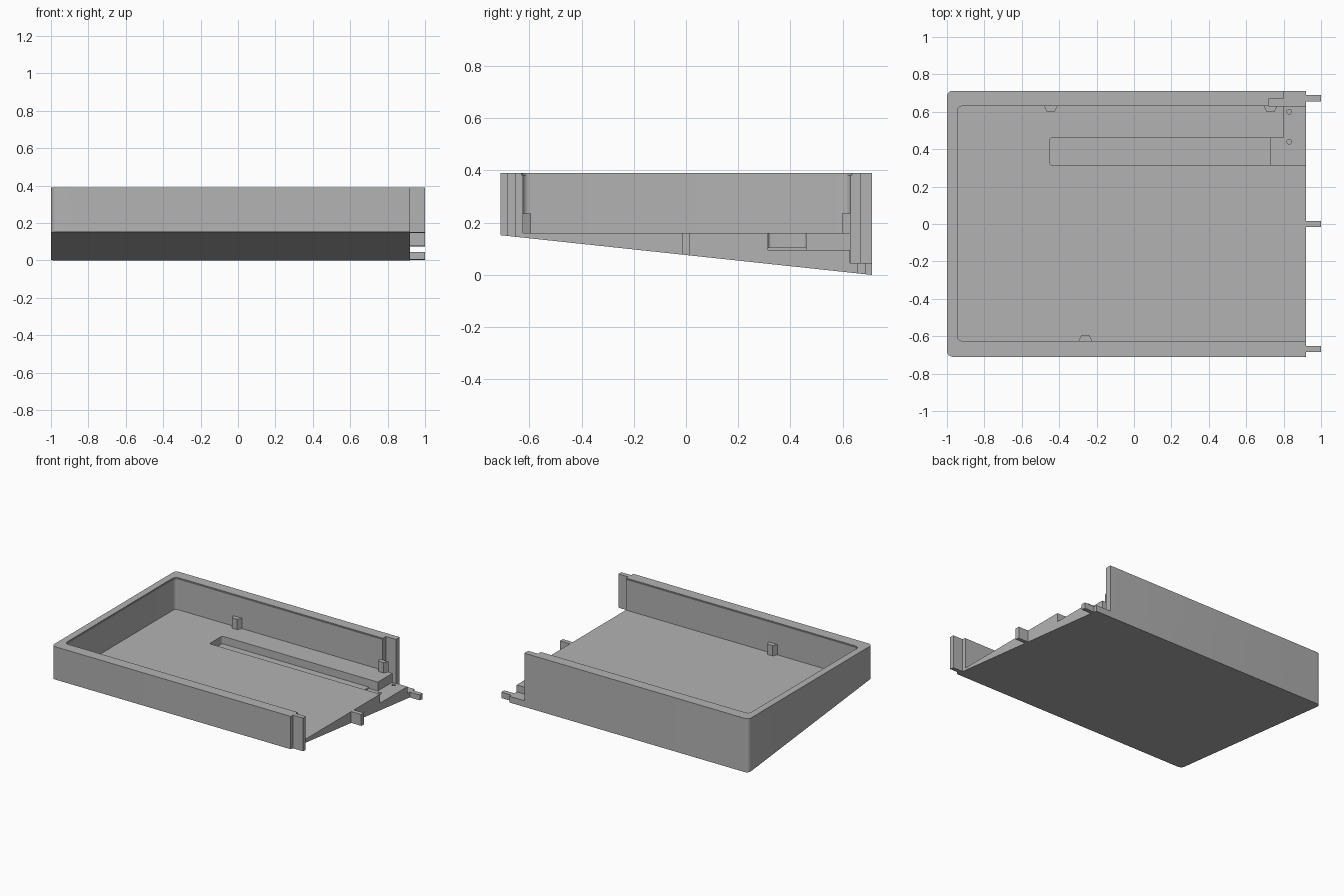
import bpy, bmesh, math

if "Cube" in bpy.data.objects:
    bpy.data.objects.remove(bpy.data.objects["Cube"])

grey = bpy.data.materials.new("plain grey")
grey.use_nodes = True
grey.diffuse_color = (0.45, 0.45, 0.45, 1)
grey.node_tree.nodes["Principled BSDF"].inputs["Base Color"].default_value = grey.diffuse_color

FRONT, BACK, TOP, FLOOR = -0.71, 0.712, 0.39, 0.16
END, TAB_END = 0.92, 1.0


def underside(y):
    """Height of the sloping underside."""
    return 0.152 * (BACK - y) / (BACK - FRONT)


def rect(x0, x1, y0, y1, r=0):
    """Outline with the two left corners rounded."""
    pts = [(x1, y0), (x1, y1)]
    if not r:
        return pts + [(x0, y1), (x0, y0)]
    for cy, start in ((y1 - r, 90), (y0 + r, 180)):
        for i in range(7):
            a = math.radians(start + i * 15)
            pts.append((x0 + r + r * math.cos(a), cy + r * math.sin(a)))
    return pts


def prism(name, pts, top, bottom=None):
    """Upright prism; without a bottom height it follows the slope."""
    bm = bmesh.new()
    low = [bm.verts.new((x, y, underside(y) if bottom is None else bottom)) for x, y in pts]
    high = [bm.verts.new((x, y, top)) for x, y in pts]
    bm.faces.new(low[::-1])
    bm.faces.new(high)
    for i in range(len(pts)):
        j = (i + 1) % len(pts)
        bm.faces.new((low[i], low[j], high[j], high[i]))
    bmesh.ops.recalc_face_normals(bm, faces=bm.faces)
    mesh = bpy.data.meshes.new(name)
    bm.to_mesh(mesh)
    bm.free()
    mesh.materials.append(grey)
    obj = bpy.data.objects.new(name, mesh)
    bpy.context.collection.objects.link(obj)
    return obj


def cut(target, cutter):
    """Subtract the cutter and discard it."""
    cutter.hide_render = True
    mod = target.modifiers.new("cut", "BOOLEAN")
    mod.operation, mod.solver, mod.object = "DIFFERENCE", "EXACT", cutter
    bpy.context.view_layer.objects.active = target
    bpy.ops.object.modifier_apply(modifier=mod.name)
    bpy.data.objects.remove(cutter)


# Wedge-shaped tray, open on its left end
tray = prism("tray", rect(-1, END, FRONT, BACK, 0.03), TOP)
cut(tray, prism("cavity", rect(-0.945, 1.1, -0.625, 0.63, 0.025), 0.5, FLOOR))
cut(tray, prism("rim_step", rect(-0.95, 1.1, -0.63, 0.635, 0.03), 0.5, 0.383))

# Long channel, stepped end, and lowered corner
cut(tray, prism("channel", rect(-0.45, 0.75, 0.315, 0.46, 0.012), 0.3, 0.105))
cut(tray, prism("channel_end", rect(0.73, 1.1, 0.315, 0.46), 0.3, 0.095))
cut(tray, prism("corner_pocket", rect(0.8, 1.1, 0.45, 0.64), 0.3, 0.095))

# Back wall stops short, with a recess on its inner side
cut(tray, prism("wall_gap", rect(0.8, 1.1, 0.628, 0.8), 0.5, 0.045))
cut(tray, prism("wall_recess", rect(0.72, 0.81, 0.63, 0.668), 0.5, 0.045))

# Two screw holes in the lowered corner
for y in (0.44, 0.6):
    ring = [(0.83 + 0.013 * math.cos(i * math.pi / 8), y + 0.013 * math.sin(i * math.pi / 8))
            for i in range(16)]
    cut(tray, prism("screw_hole", ring, 0.2, 0.06))

# Joining tabs on the open end
prism("front_tab", rect(END, TAB_END, -0.685, -0.652), TOP)
prism("middle_tab", rect(END, TAB_END, -0.016, 0.016), FLOOR)
prism("back_tab", rect(END, TAB_END, 0.656, 0.69), 0.045)

# Small tapered posts against the inner walls
for name, x, wall, side in (("back_right_post", -0.445, 0.63, -1),
                            ("back_left_post", 0.73, 0.63, -1),
                            ("front_post", -0.26, -0.625, 1)):
    tip = wall + side * 0.032
    prism(name, [(x - 0.036, wall), (x + 0.036, wall), (x + 0.02, tip), (x - 0.02, tip)],
          0.235, FLOOR)

# Keep edges crisp while the corners shade smoothly
bpy.ops.object.select_all(action="DESELECT")
tray.select_set(True)
bpy.context.view_layer.objects.active = tray
bpy.ops.object.shade_smooth_by_angle(angle=math.radians(30))
